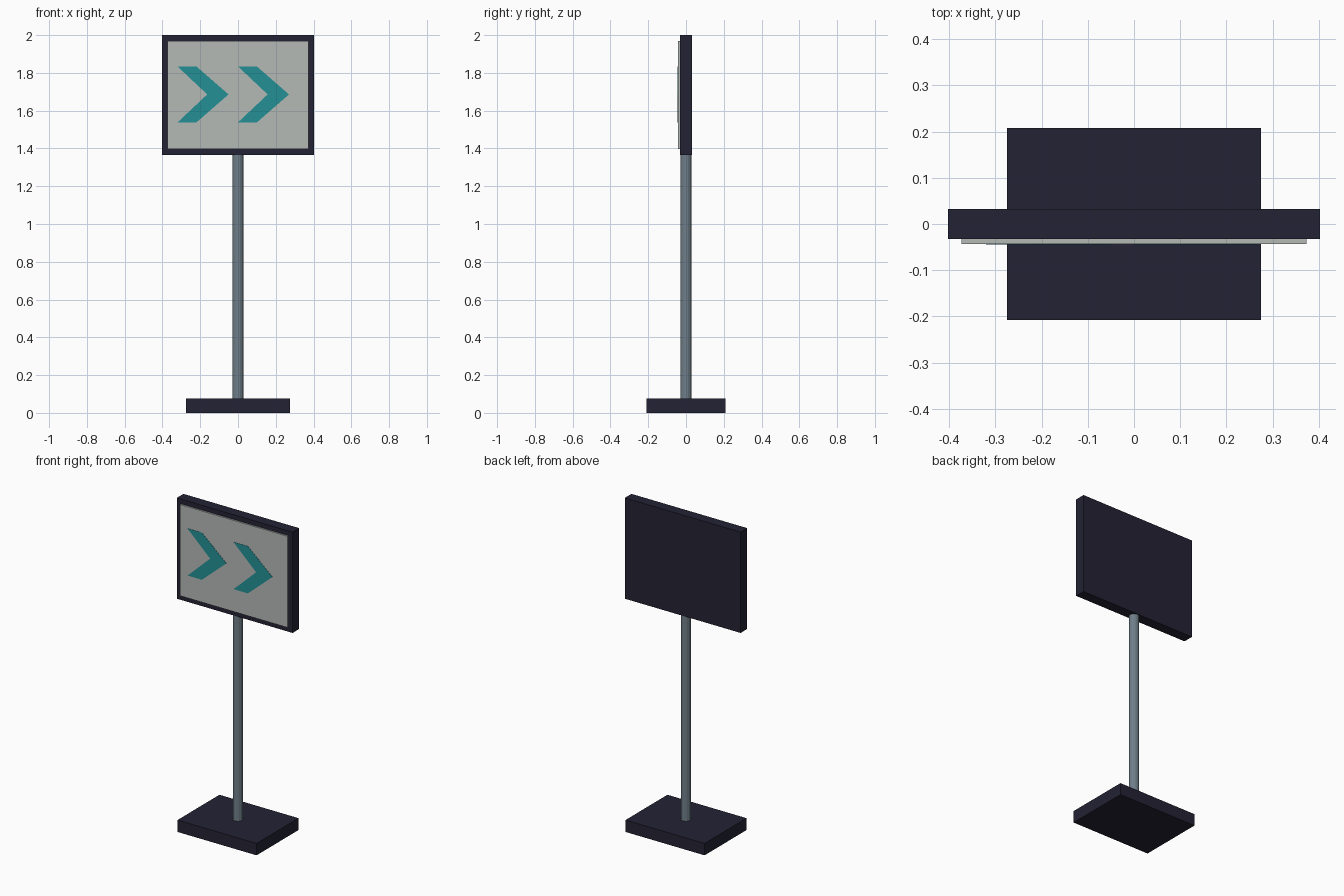
import bpy
import bmesh

cube = bpy.data.objects.get("Cube")
if cube:
    bpy.data.objects.remove(cube, do_unlink=True)


def material(name, rgb):
    mat = bpy.data.materials.new(name)
    mat.use_nodes = True
    mat.diffuse_color = (*rgb, 1)
    bsdf = mat.node_tree.nodes["Principled BSDF"]
    bsdf.inputs["Base Color"].default_value = (*rgb, 1)
    return mat


navy = material("dark navy", (0.017, 0.016, 0.034))
pale = material("pale grey", (0.46, 0.49, 0.47))
teal = material("teal", (0.017, 0.28, 0.30))
steel = material("steel grey", (0.16, 0.21, 0.25))


def finish(bm, name, mat):
    bmesh.ops.recalc_face_normals(bm, faces=bm.faces)
    mesh = bpy.data.meshes.new(name)
    bm.to_mesh(mesh)
    bm.free()
    mesh.materials.append(mat)
    obj = bpy.data.objects.new(name, mesh)
    bpy.context.collection.objects.link(obj)
    return obj


def prism(name, outline, front, back, mat):
    """Extrude an (x, z) outline from the front y to the back y."""
    bm = bmesh.new()
    face = bm.faces.new([bm.verts.new((x, front, z)) for x, z in outline])
    result = bmesh.ops.extrude_face_region(bm, geom=[face])
    verts = [v for v in result["geom"] if isinstance(v, bmesh.types.BMVert)]
    bmesh.ops.translate(bm, verts=verts, vec=(0, back - front, 0))
    return finish(bm, name, mat)


def box(name, half_x, front, back, low, high, mat):
    outline = [(-half_x, low), (half_x, low), (half_x, high), (-half_x, high)]
    return prism(name, outline, front, back, mat)


# Foot and sign housing
box("base", 0.275, -0.208, 0.208, 0, 0.075, navy)
box("sign_housing", 0.403, -0.033, 0.033, 1.366, 2, navy)
box("sign_panel", 0.373, -0.043, -0.033, 1.396, 1.97, pale)

# Round post between them
bpy.ops.mesh.primitive_cylinder_add(vertices=16, radius=0.03, depth=1.291,
                                    location=(0, 0, 0.7205))
post = bpy.context.object
post.name = "post"
post.data.materials.append(steel)

# Two chevrons pointing to the model's left
mid, rise = 1.686, 0.148
for side, start in (("right", -0.32), ("left", 0.0)):
    outline = [(start, mid + rise), (start + 0.1, mid + rise),
               (start + 0.27, mid), (start + 0.1, mid - rise),
               (start, mid - rise), (start + 0.157, mid)]
    prism("chevron_" + side, outline, -0.0445, -0.042, teal)
